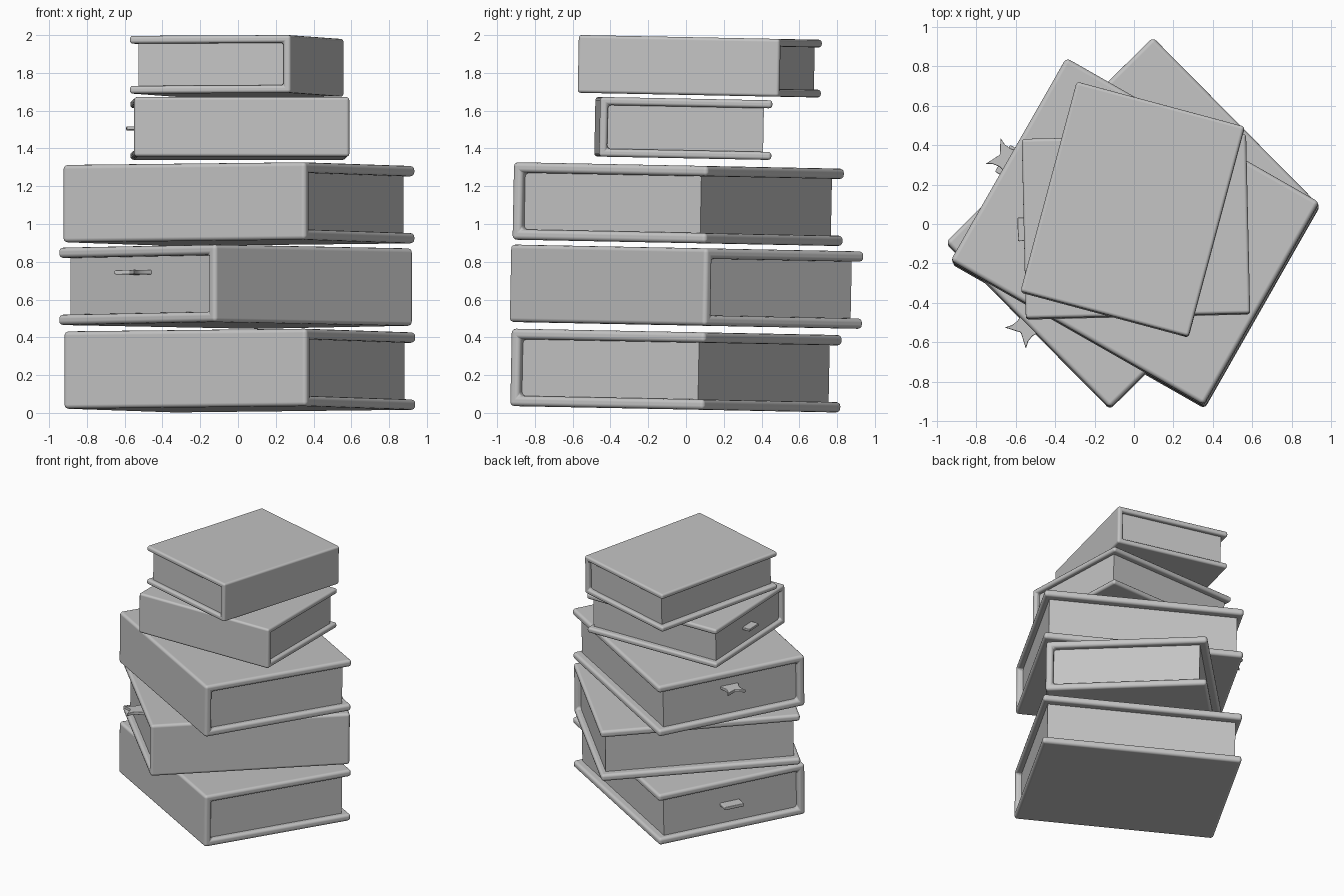
import bpy, bmesh, math
from mathutils import Matrix, Vector

cube = bpy.data.objects.get("Cube")
if cube:
    bpy.data.objects.remove(cube, do_unlink=True)

grey = bpy.data.materials.new("plain_grey")
grey.use_nodes = True
colour = (0.55, 0.55, 0.55, 1)
grey.diffuse_color = colour
grey.node_tree.nodes["Principled BSDF"].inputs["Base Color"].default_value = colour

# Full-size book proportions: spine along x, spine side at -y
LENGTH, WIDTH, THICK = 1.48, 1.185, 0.41
BOARD = 0.055
END_LIP, FORE_LIP = 0.042, 0.057
TILT = Matrix.Rotation(math.radians(-1.12), 4, 'X')


def prism(name, points, direction, matrix, bevel=0.0, segments=3):
    """Extrude a flat outline along a direction and place it."""
    bm = bmesh.new()
    face = bm.faces.new([bm.verts.new(p) for p in points])
    out = bmesh.ops.extrude_face_region(bm, geom=[face])
    verts = [g for g in out["geom"] if isinstance(g, bmesh.types.BMVert)]
    bmesh.ops.translate(bm, verts=verts, vec=Vector(direction))
    bmesh.ops.recalc_face_normals(bm, faces=bm.faces)
    mesh = bpy.data.meshes.new(name)
    bm.to_mesh(mesh)
    bm.free()
    mesh.materials.append(grey)
    obj = bpy.data.objects.new(name, mesh)
    bpy.context.collection.objects.link(obj)
    obj.matrix_world = matrix
    if bevel:
        mod = obj.modifiers.new("rounded_edges", 'BEVEL')
        mod.width = bevel
        mod.segments = segments
        mod.limit_method = 'ANGLE'
        mod.harden_normals = True
    for o in bpy.context.selected_objects:
        o.select_set(False)
    obj.select_set(True)
    bpy.context.view_layer.objects.active = obj
    bpy.ops.object.shade_smooth_by_angle(angle=math.radians(35))
    return obj


def book(name, centre, angle, scale, marker=None):
    place = (Matrix.Translation(centre) @ TILT
             @ Matrix.Rotation(math.radians(angle), 4, 'Z') @ Matrix.Scale(scale, 4))
    l, w, h = LENGTH / 2, WIDTH / 2, THICK / 2
    inner = h - BOARD

    # Wrapped cover: a C-shaped section run along the spine
    section = [(w, h), (-w, h), (-w, -h), (w, -h),
               (w, -inner), (BOARD - w, -inner), (BOARD - w, inner), (w, inner)]
    prism(name + "_cover", [(-l, y, z) for y, z in section], (2 * l, 0, 0), place, 0.022)

    # Page block set back from the cover edges
    px, y0, y1, pz = l - END_LIP, BOARD - w - 0.01, w - FORE_LIP, inner + 0.005
    prism(name + "_pages", [(-px, y0, -pz), (-px, y1, -pz), (-px, y1, pz), (-px, y0, pz)],
          (2 * px, 0, 0), place)

    # Bookmark poking out of the end of the pages
    if marker == "ribbon":
        half = [(-px + 0.03, 0.08), (-l + 0.02, 0.065), (-l - 0.02, 0.054),
                (-l - 0.055, 0.058), (-l - 0.09, 0.076)]
        outline = half + [(-l - 0.05, 0)] + [(x, -y) for x, y in reversed(half)]
        prism(name + "_ribbon", [(x, y, 0.054) for x, y in outline], (0, 0, 0.024),
              place, 0.005, 2)
    elif marker == "tab":
        xs = (-px + 0.03, -l - 0.04)
        outline = [(xs[0], 0.078), (xs[1], 0.078), (xs[1], -0.078), (xs[0], -0.078)]
        prism(name + "_tab", [(x, y, -0.013) for x, y in outline], (0, 0, 0.026),
              place, 0.006, 2)


# The stack, bottom to top
book("bottom_book", (0.01, -0.053, 0.224), -29.7, 1, "tab")
book("second_book", (-0.013, 0.003, 0.668), 44.7, 1, "ribbon")
book("third_book", (0.005, -0.041, 1.105), -29.7, 1, "ribbon")
book("fourth_book", (0.01, -0.014, 1.506), 1.3, 0.77, "tab")
book("top_book", (-0.007, 0.073, 1.835), 75, 0.746)
